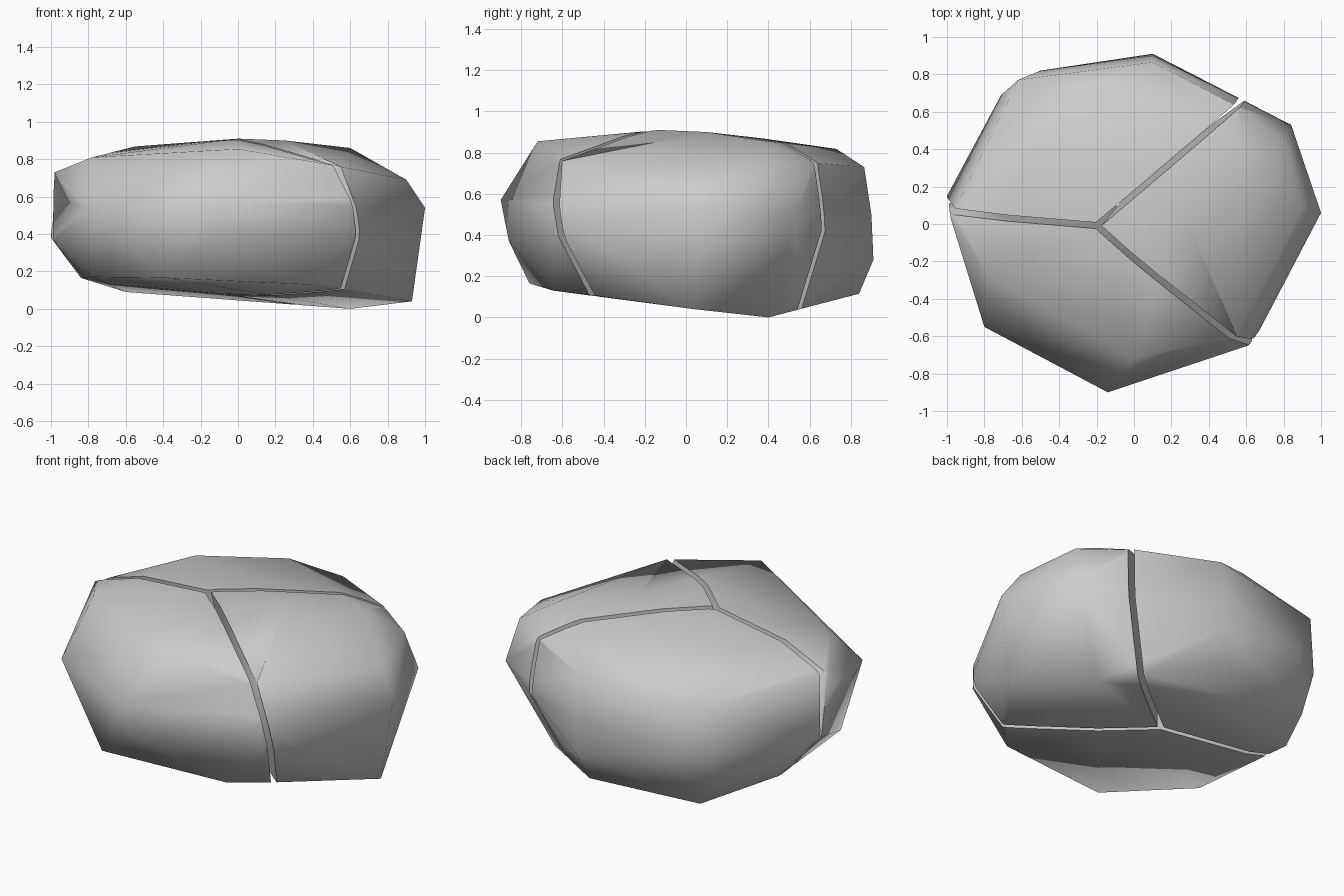
import bpy, bmesh, math
from mathutils import Vector

if "Cube" in bpy.data.objects:
    bpy.data.objects.remove(bpy.data.objects["Cube"])

# Corner points of the whole boulder, grouped by side
corners = [
    # left
    (-1, .15, .38), (-.98, .03, .73), (-.84, .3, .165), (-.8, -.55, .53),
    (-.78, -.37, .17), (-.78, -.27, .81),
    # front
    (-.14, -.9, .57), (-.14, -.86, .37), (-.38, -.76, .165), (0, -.72, .855),
    (.37, -.645, .13), (.61, -.65, .55), (.62, -.64, .4), (.55, -.6, .76),
    (.55, -.47, .11), (.67, -.57, .45),
    # right
    (1, .06, .54), (.93, .04, .04), (.9, .1, .69), (.84, .53, .5),
    (.8, .45, .74), (.6, .36, .86), (.6, .4, 0),
    # back
    (.57, .66, .5), (.53, .64, .75), (.1, .91, .28), (.1, .9, .5),
    (.1, .865, .73), (.06, .84, .115), (-.5, .82, .4), (-.62, .77, .68),
    (-.71, .69, .4), (-.17, .73, .818),
    # top and underside
    (-.55, .38, .868), (0, -.13, .91), (.25, .1, .9), (-.6, .72, .09),
]

# Cracks: three planes sharing one leaning axis, each through an outer point
top, bottom = Vector((-.2, -.01, .9)), Vector((-.09, .125, .05))
outer = [Vector((.64, -.605, .4)), Vector((.57, .66, .5)), Vector((-.98, .09, .6))]
normals = [(top - bottom).cross(p - bottom).normalized() for p in outer]
half_gap = .016


def cut(bm, normal, offset):
    """Keep the side the normal points to and cap the cut."""
    geom = bm.verts[:] + bm.edges[:] + bm.faces[:]
    res = bmesh.ops.bisect_plane(bm, geom=geom, dist=1e-5, plane_co=top + normal * offset,
                                 plane_no=normal, clear_inner=True)
    edges = [e for e in res["geom_cut"] if isinstance(e, bmesh.types.BMEdge)]
    bmesh.ops.holes_fill(bm, edges=edges, sides=0)


def rock_piece(name, first, second):
    bm = bmesh.new()
    for c in corners:
        bm.verts.new(c)
    bmesh.ops.convex_hull(bm, input=bm.verts[:])
    bmesh.ops.delete(bm, geom=[v for v in bm.verts if not v.link_faces], context='VERTS')
    cut(bm, normals[first], half_gap)
    cut(bm, -normals[second], half_gap)
    bmesh.ops.remove_doubles(bm, verts=bm.verts[:], dist=.002)
    bmesh.ops.recalc_face_normals(bm, faces=bm.faces[:])
    mesh = bpy.data.meshes.new(name)
    bm.to_mesh(mesh)
    bm.free()
    ob = bpy.data.objects.new(name, mesh)
    bpy.context.collection.objects.link(ob)
    bpy.ops.object.select_all(action='DESELECT')
    ob.select_set(True)
    bpy.context.view_layer.objects.active = ob
    bpy.ops.object.shade_smooth_by_angle(angle=math.radians(66))


# Three pieces of the split boulder
rock_piece("right_rock_piece", 0, 1)
rock_piece("back_rock_piece", 1, 2)
rock_piece("front_rock_piece", 2, 0)
